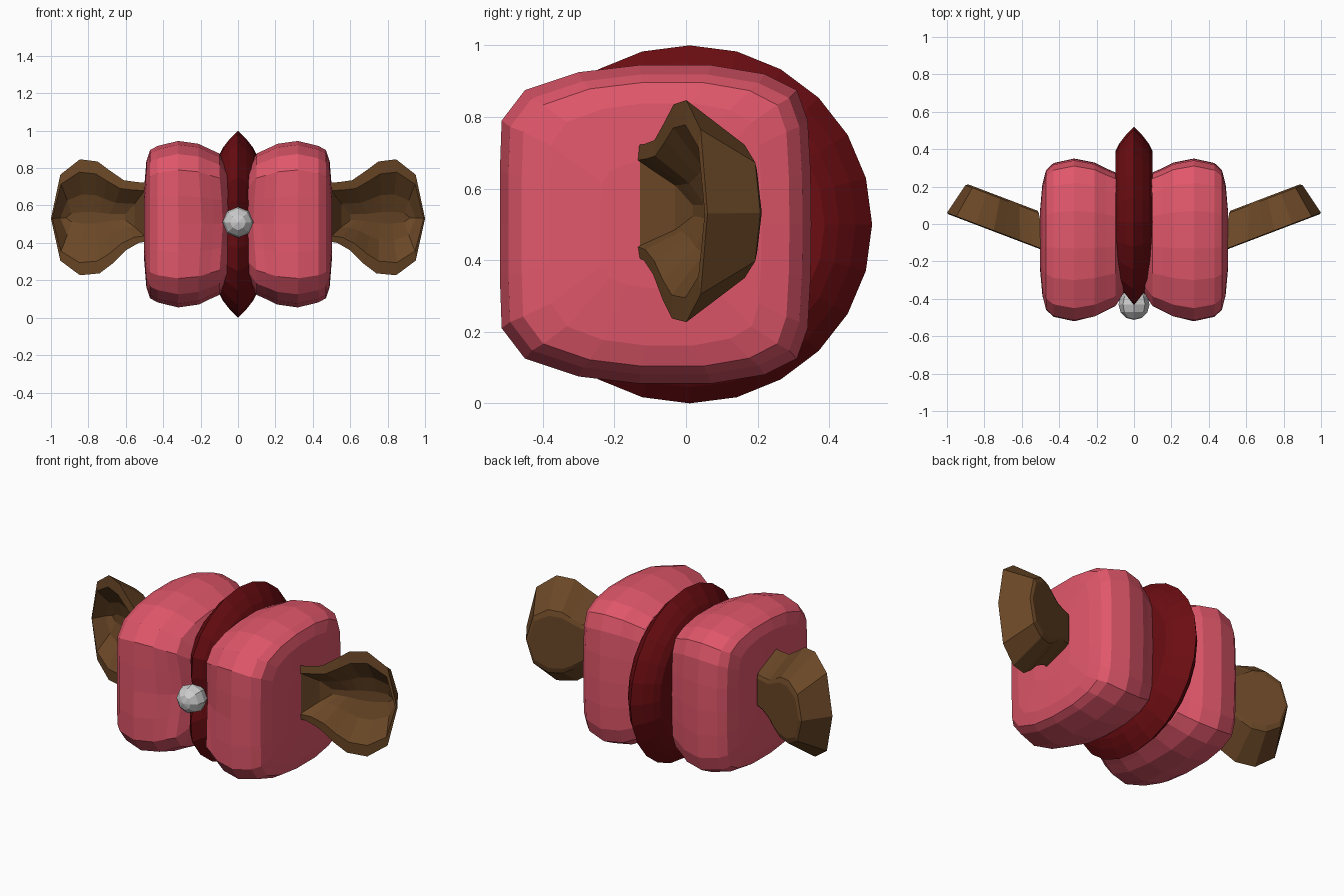
import bpy, bmesh, math
from mathutils import Vector

if "Cube" in bpy.data.objects:
    bpy.data.objects.remove(bpy.data.objects["Cube"])


def material(name, col):
    m = bpy.data.materials.new(name)
    m.diffuse_color = (*col, 1)
    m.use_nodes = True
    m.node_tree.nodes["Principled BSDF"].inputs["Base Color"].default_value = m.diffuse_color
    return m


PINK = material("pink", (0.75, 0.095, 0.145))
RED = material("dark red", (0.15, 0.004, 0.006))
BROWN = material("brown", (0.147, 0.064, 0.02))
BEAD = Vector((0, -0.5, 0.51))


def pinch(p, depth, radius, side=0.0):
    """Draw the surface in around the bead."""
    d = math.hypot(p.x * 0.9, p.z - BEAD.z) / radius
    if d < 1 and p.y < -0.2:
        f = (1 - d) ** 1.3
        p.y += depth * f
        p.x *= 1 - side * f
    return p


def loft(name, rings, mat, mirror=False):
    """Skin closed rings of points and cap both ends."""
    bm = bmesh.new()
    loops = [[bm.verts.new(p) for p in r] for r in rings]
    for a, b in zip(loops, loops[1:]):
        n = len(a)
        for i in range(n):
            j = (i + 1) % n
            bm.faces.new((a[i], a[j], b[j], b[i]))
    for lp in (loops[0], loops[-1]):
        c = bm.verts.new(sum((v.co for v in lp), Vector()) / len(lp))
        for i in range(len(lp)):
            bm.faces.new((lp[i], lp[(i + 1) % len(lp)], c))
    bmesh.ops.recalc_face_normals(bm, faces=bm.faces)
    me = bpy.data.meshes.new(name)
    bm.to_mesh(me)
    bm.free()
    me.materials.append(mat)
    ob = bpy.data.objects.new(name, me)
    bpy.context.collection.objects.link(ob)
    if mirror:
        ob.modifiers.new("mirror", 'MIRROR')
    return ob


# centre disc with a pointed rim
SEG = 24
rings = []
for x, s in [(-.1, .45), (-.1, .74), (-.08, .82), (-.045, .91), (0, 1),
             (.045, .91), (.08, .82), (.1, .74), (.1, .45)]:
    ring = []
    for i in range(SEG):
        a = math.tau * i / SEG
        p = Vector((x, .01 + .51 * s * math.cos(a), .5 + .5 * s * math.sin(a)))
        ring.append(pinch(p, .1, .28, .4))
    rings.append(ring)
loft("centre_disc", rings, RED)

# puffy lobes: rounded-square upper outline, reflected below
half = [(-.52, .5), (-.52, .65), (-.515, .79), (-.45, .875), (-.3, .925), (-.13, .945),
        (.07, .945), (.22, .92), (.31, .875), (.34, .79), (.348, .65), (.35, .5)]
outline = half + [(y, 1 - z) for y, z in half[-2:0:-1]]
rings = []
for x, sy, sz in [(.06, .7, .7), (.1, .83, .85), (.15, .88, .9), (.21, .95, .965), (.32, 1, 1),
                  (.43, .945, .94), (.47, .86, .89), (.49, .68, .76), (.503, .35, .4)]:
    rings.append([pinch(Vector((x, -.085 + (y + .085) * sy, .5 + (z - .5) * sz)),
                        .07, .3, .3) for y, z in outline])
loft("lobe", rings, PINK, True)

# scooped ears: outer rim in x, z; the whole ear sweeps backwards
rim = [(.47, .72), (.54, .725), (.61, .735), (.69, .79), (.75, .835), (.845, .847), (.95, .765),
       (1, .53), (.95, .305), (.845, .227), (.74, .237), (.67, .29), (.6, .36), (.53, .4), (.47, .41)]


def ear_ring(cx, sx, sz, depth):
    ring = []
    for x, z in rim:
        nx = cx + (x - cx) * sx
        ring.append(Vector((nx, -.14 + (nx - .5) * .38 + depth, .535 + (z - .535) * sz)))
    return ring


loft("ear", [ear_ring(.62, .7, .5, .205), ear_ring(.62, .74, .6, .195),
             ear_ring(.8, 1, 1, .01), ear_ring(.9, .93, .78, .005),
             ear_ring(.8, .75, .4, .09), ear_ring(.8, .6, .1, .12)], BROWN, True)

# bead at the front
bpy.ops.mesh.primitive_uv_sphere_add(segments=8, ring_count=6, radius=.083,
                                     location=(0, -.43, .51), rotation=(math.pi / 2, 0, math.radians(0)))
bpy.context.object.name = "front_bead"
